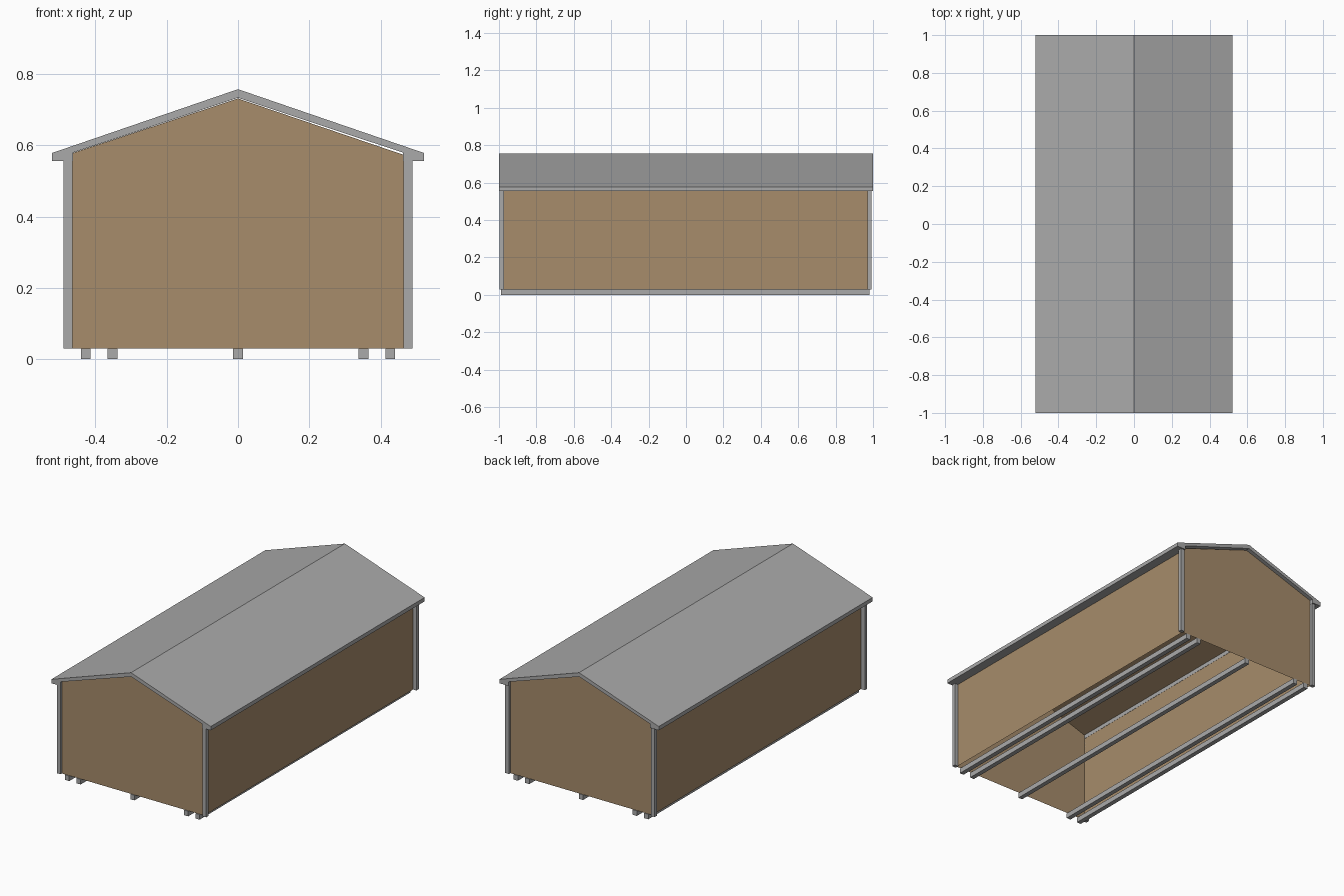
import bpy, bmesh

if "Cube" in bpy.data.objects:
    bpy.data.objects.remove(bpy.data.objects["Cube"])


def material(name, rgb):
    m = bpy.data.materials.new(name)
    m.diffuse_color = (*rgb, 1.0)
    m.use_nodes = True
    m.node_tree.nodes["Principled BSDF"].inputs["Base Color"].default_value = m.diffuse_color
    return m


GREY = material("trim grey", (0.40, 0.40, 0.40))
WOOD = material("wood brown", (0.385, 0.262, 0.147))


def finish(name, bm, mat):
    me = bpy.data.meshes.new(name)
    bm.normal_update()
    bm.to_mesh(me)
    bm.free()
    me.materials.append(mat)
    ob = bpy.data.objects.new(name, me)
    bpy.context.collection.objects.link(ob)
    return ob


def extrude_profile(name, pts, y0, y1, mat, open_bottom=False):
    """Sweep an (x, z) outline along y; the first edge can be left open."""
    bm = bmesh.new()
    a = [bm.verts.new((x, y0, z)) for x, z in pts]
    b = [bm.verts.new((x, y1, z)) for x, z in pts]
    n = len(pts)
    bm.faces.new(a)
    bm.faces.new(b[::-1])
    for i in range(1 if open_bottom else 0, n):
        j = (i + 1) % n
        bm.faces.new((a[j], a[i], b[i], b[j]))
    if not open_bottom:
        bmesh.ops.recalc_face_normals(bm, faces=bm.faces[:])
    return finish(name, bm, mat)


def box(name, x0, x1, y0, y1, z0, z1, mat):
    return extrude_profile(name, [(x0, z0), (x1, z0), (x1, z1), (x0, z1)], y0, y1, mat)


# Shed body: thin shell with gable ends, open underneath
extrude_profile("shed_walls",
                [(-0.464, 0.03), (0.467, 0.03), (0.467, 0.572),
                 (0, 0.731), (-0.464, 0.578)],
                -0.983, 0.978, WOOD, open_bottom=True)

# Gabled roof slab with flat-bottomed eaves
half = [(0.522, 0.578), (0.522, 0.555), (0.463, 0.555), (0.463, 0.579)]
roof = [(0, 0.757)] + half + [(0, 0.733)] + [(-x, z) for x, z in reversed(half)]
extrude_profile("roof", roof, -1, 1, GREY)

# Corner posts
for side, x0, x1 in (("left", -0.489, -0.464), ("right", 0.464, 0.489)):
    for end, y0, y1 in (("front", -0.996, -0.974), ("back", 0.97, 0.992)):
        box(f"corner_post_{end}_{side}", x0, x1, y0, y1, 0.03, 0.556, GREY)

# Floor skids running the full length
for i, x in enumerate((-0.427, -0.352, 0, 0.352, 0.427)):
    box(f"skid_{i + 1}", x - 0.0135, x + 0.0135, -0.988, 0.982, 0, 0.03, GREY)
